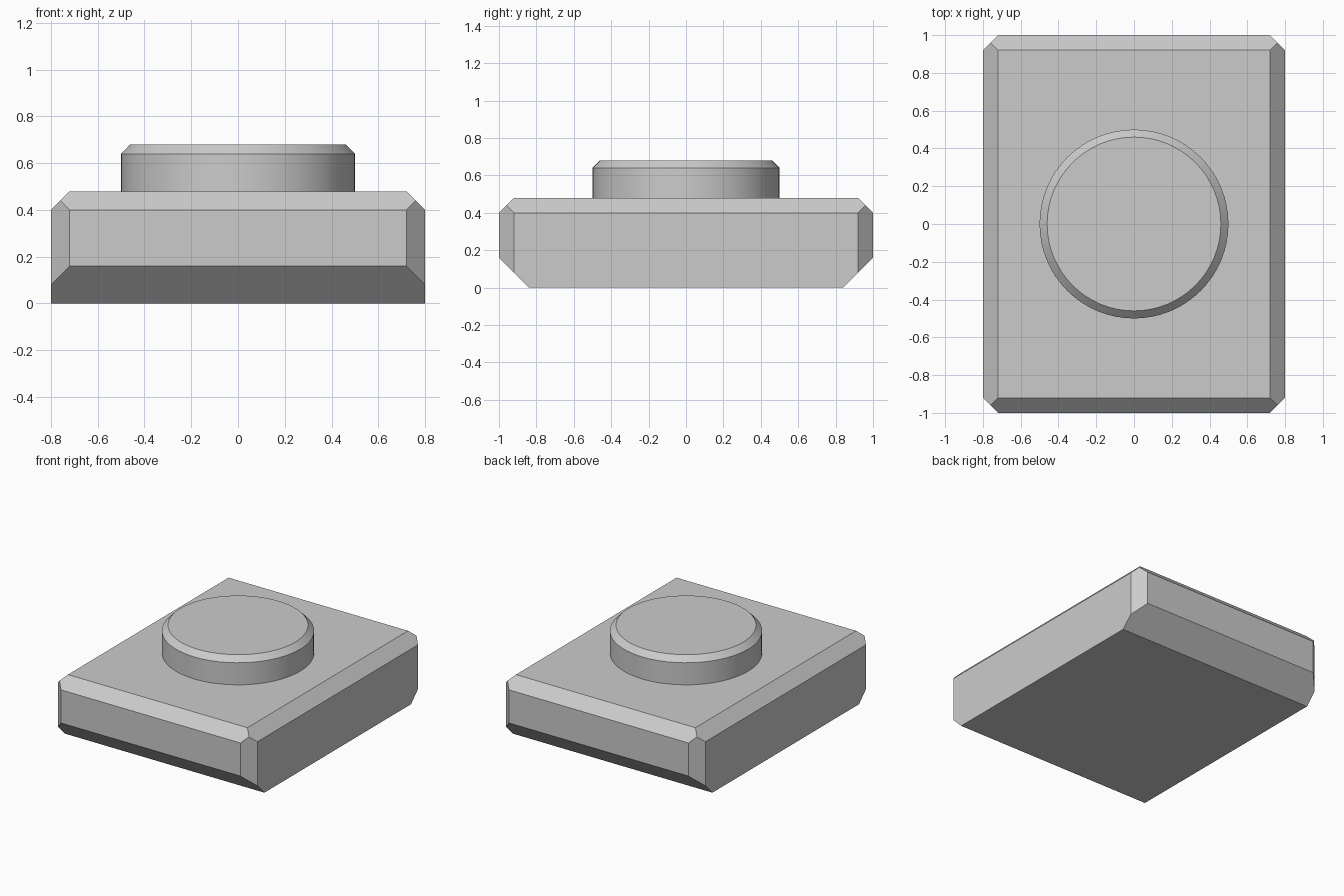
import bpy, bmesh
from mathutils import Matrix, Vector

if "Cube" in bpy.data.objects:
    bpy.data.objects.remove(bpy.data.objects["Cube"])

HX, HY, H = 0.8, 1.0, 0.48   # half width, half depth, height of the base
C, CB = 0.08, 0.16           # small chamfer, large underside chamfer


def finish(bm, name):
    bmesh.ops.recalc_face_normals(bm, faces=bm.faces)
    mesh = bpy.data.meshes.new(name)
    bm.to_mesh(mesh)
    bm.free()
    obj = bpy.data.objects.new(name, mesh)
    bpy.context.collection.objects.link(obj)
    return obj


def slice_off(bm, point, normal):
    """Cut away everything beyond the plane and cap the cut."""
    geom = bm.verts[:] + bm.edges[:] + bm.faces[:]
    bmesh.ops.bisect_plane(bm, geom=geom, dist=1e-6, plane_co=Vector(point),
                           plane_no=Vector(normal), clear_outer=True)
    bmesh.ops.holes_fill(bm, edges=[e for e in bm.edges if e.is_boundary], sides=0)


# Base block with chamfered uprights, top rim and front/back underside
bm = bmesh.new()
bmesh.ops.create_cube(bm, size=1, matrix=Matrix.Translation((0, 0, H / 2))
                      @ Matrix.Diagonal((2 * HX, 2 * HY, H, 1)))
for s in (-1, 1):
    for t in (-1, 1):
        slice_off(bm, (s * HX, t * (HY - C), 0), (s, t, 0))
    slice_off(bm, (s * HX, 0, H - C), (s, 0, 1))
    slice_off(bm, (0, s * HY, H - C), (0, s, 1))
    slice_off(bm, (0, s * HY, CB), (0, s, -1))
finish(bm, "base_block")

# Round button with a chamfered top edge
R, T, B = 0.5, 0.2, 0.04
bm = bmesh.new()
bmesh.ops.create_cone(bm, cap_ends=True, segments=64, radius1=R, radius2=R, depth=T,
                      matrix=Matrix.Translation((0, 0, H + T / 2)))
rim = [e for e in bm.edges if all(v.co.z > H + T / 2 for v in e.verts)]
bmesh.ops.bevel(bm, geom=rim, offset=B, offset_type='OFFSET', segments=1,
                affect='EDGES')
button = finish(bm, "round_button")
bpy.context.view_layer.objects.active = button
button.select_set(True)
bpy.ops.object.shade_smooth_by_angle(angle=0.5)
